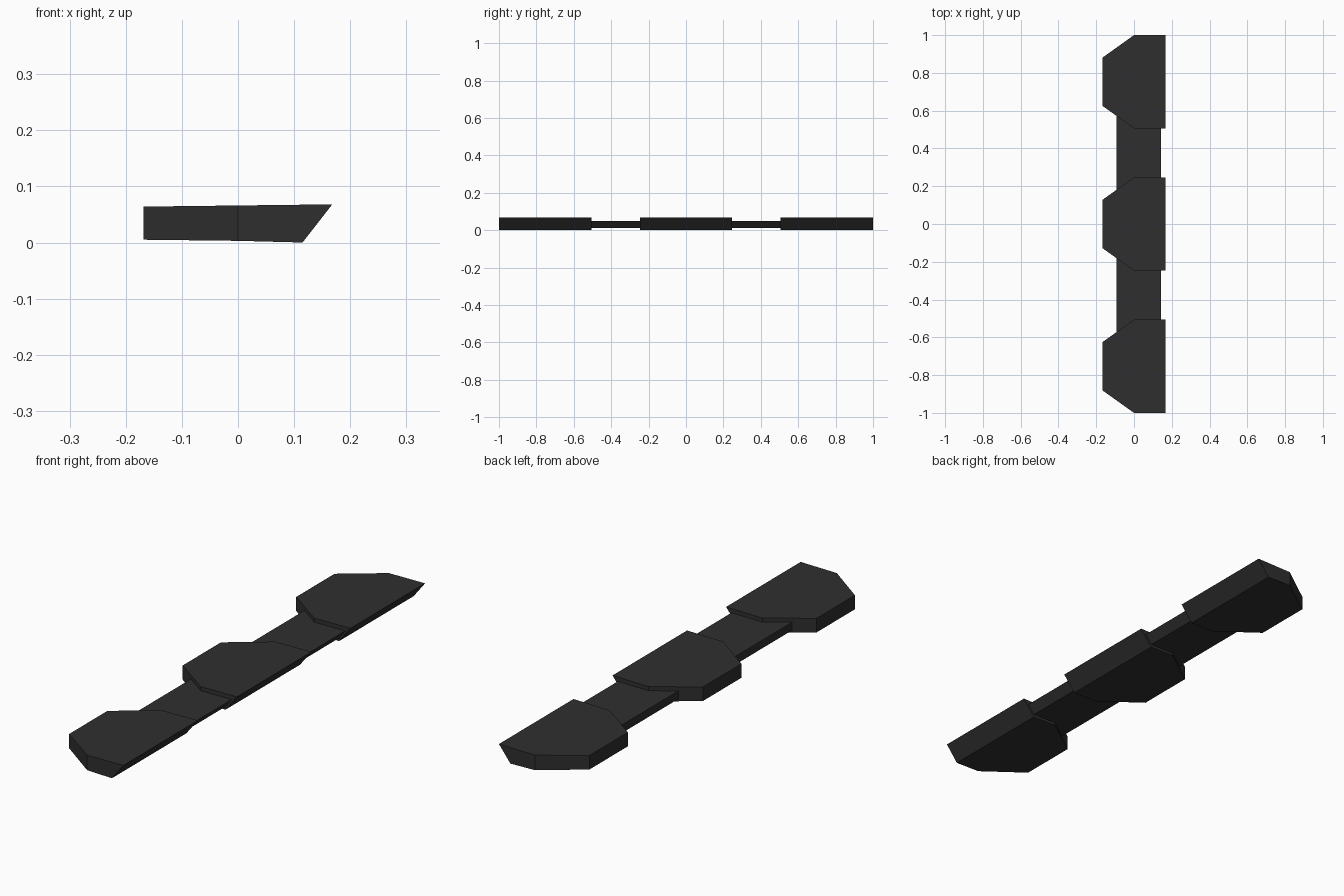
import bpy
import bmesh

cube = bpy.data.objects.get("Cube")
if cube:
    bpy.data.objects.remove(cube, do_unlink=True)

# Single dark rubber colour
rubber = bpy.data.materials.new("dark_rubber")
rubber.use_nodes = True
colour = (0.028, 0.028, 0.028, 1)
rubber.diffuse_color = colour
bsdf = next(n for n in rubber.node_tree.nodes if n.type == 'BSDF_PRINCIPLED')
bsdf.inputs["Base Color"].default_value = colour
bsdf.inputs["Roughness"].default_value = 0.8


def slab(name, stations, centre_y):
    """Solid through stations of (top x, bottom x, half width, bottom z, top z)."""
    bm = bmesh.new()
    rings = []
    for top_x, low_x, half, low, top in stations:
        corners = ((low_x, -half, low), (low_x, half, low),
                   (top_x, half, top), (top_x, -half, top))
        rings.append([bm.verts.new(c) for c in corners])
    for a, b in zip(rings, rings[1:]):
        for i in range(4):
            j = (i + 1) % 4
            bm.faces.new((a[i], a[j], b[j], b[i]))
    bm.faces.new(rings[0])
    bm.faces.new(rings[-1])
    bmesh.ops.recalc_face_normals(bm, faces=bm.faces)
    mesh = bpy.data.meshes.new(name)
    bm.to_mesh(mesh)
    bm.free()
    mesh.materials.append(rubber)
    obj = bpy.data.objects.new(name, mesh)
    obj.location.y = centre_y
    bpy.context.collection.objects.link(obj)


# Pads: tapered on one side, undercut along the other
pad = [(-0.168, -0.168, 0.127, 0.005, 0.064),
       (0, 0, 0.247, 0.003, 0.066),
       (0.168, 0.115, 0.247, 0, 0.068)]
for label, y in (("front", -0.753), ("middle", 0), ("back", 0.753)):
    slab(label + "_pad", pad, y)

# Thin links joining the pads, ending just inside them
link = [(-0.092, -0.092, 0.2, 0.014, 0.048),
        (0.143, 0.114, 0.2, 0.012, 0.05)]
for label, y in (("front", -0.376), ("back", 0.376)):
    slab(label + "_link", link, y)
